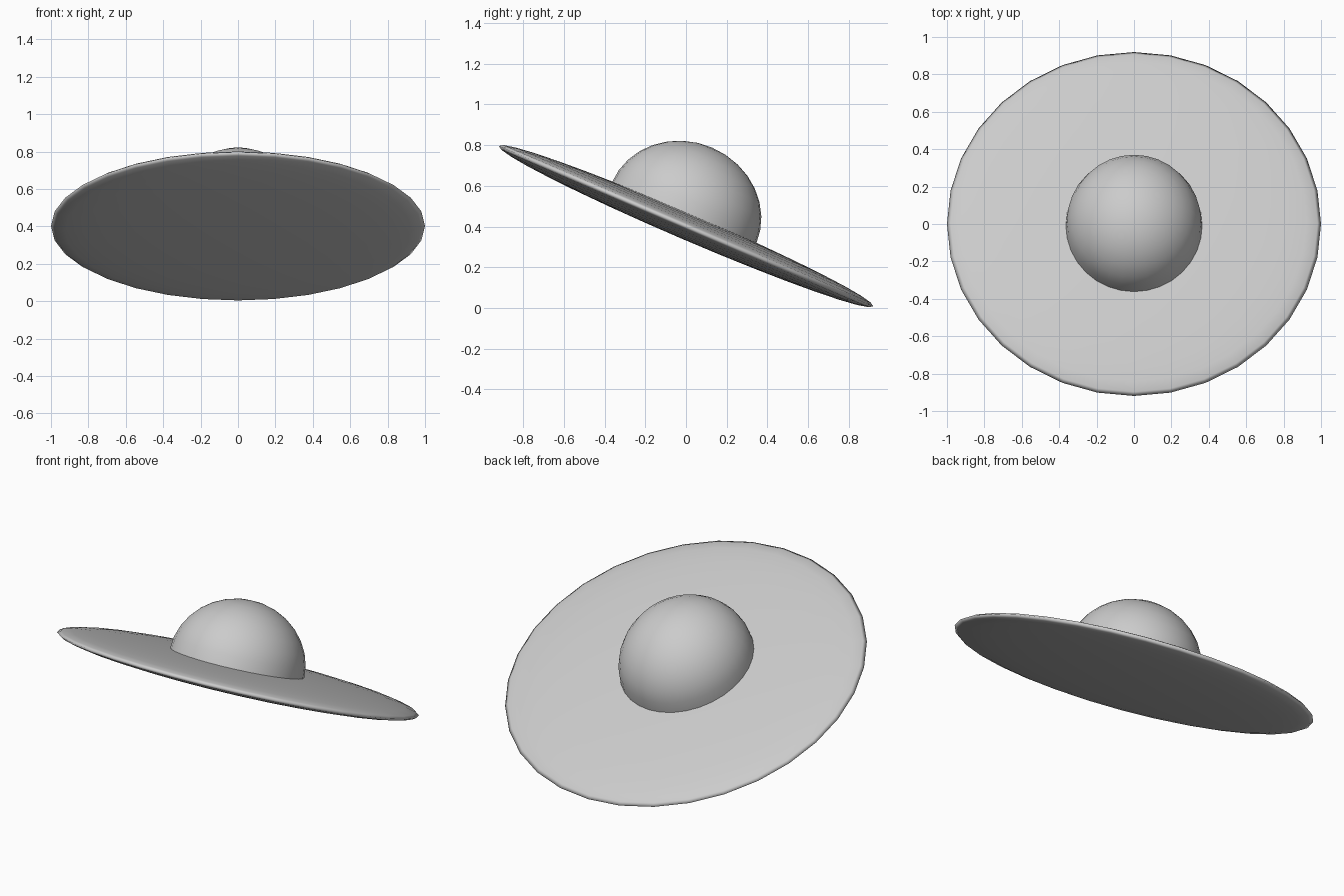
import bpy, bmesh, math
from mathutils import Matrix, Vector

if "Cube" in bpy.data.objects:
    bpy.data.objects.remove(bpy.data.objects["Cube"])

TILT = Matrix.Rotation(math.radians(-23.2), 4, 'X')
CENTRE = Matrix.Translation((0, 0, 0.402))


def ellipsoid(name, radii, offset, half=False):
    """Stretched sphere placed in the tilted frame; half keeps the top only."""
    bm = bmesh.new()
    bmesh.ops.create_uvsphere(bm, u_segments=32, v_segments=16, radius=1)
    if half:
        low = [v for v in bm.verts if v.co.z < -0.01]
        bmesh.ops.delete(bm, geom=low, context='VERTS')
    bmesh.ops.scale(bm, vec=Vector(radii), verts=bm.verts)
    bmesh.ops.translate(bm, vec=Vector(offset), verts=bm.verts)
    bmesh.ops.transform(bm, matrix=CENTRE @ TILT, verts=bm.verts)
    for f in bm.faces:
        f.smooth = True
    mesh = bpy.data.meshes.new(name)
    bm.to_mesh(mesh)
    bm.free()
    ob = bpy.data.objects.new(name, mesh)
    bpy.context.collection.objects.link(ob)
    return ob


# Wide, thin lens-shaped disc
ellipsoid("disc", (1, 1, 0.065), (0, 0, 0))

# Dome resting on the upper face of the disc
ellipsoid("dome", (0.365, 0.385, 0.35), (0, -0.034, 0.055), half=True)
